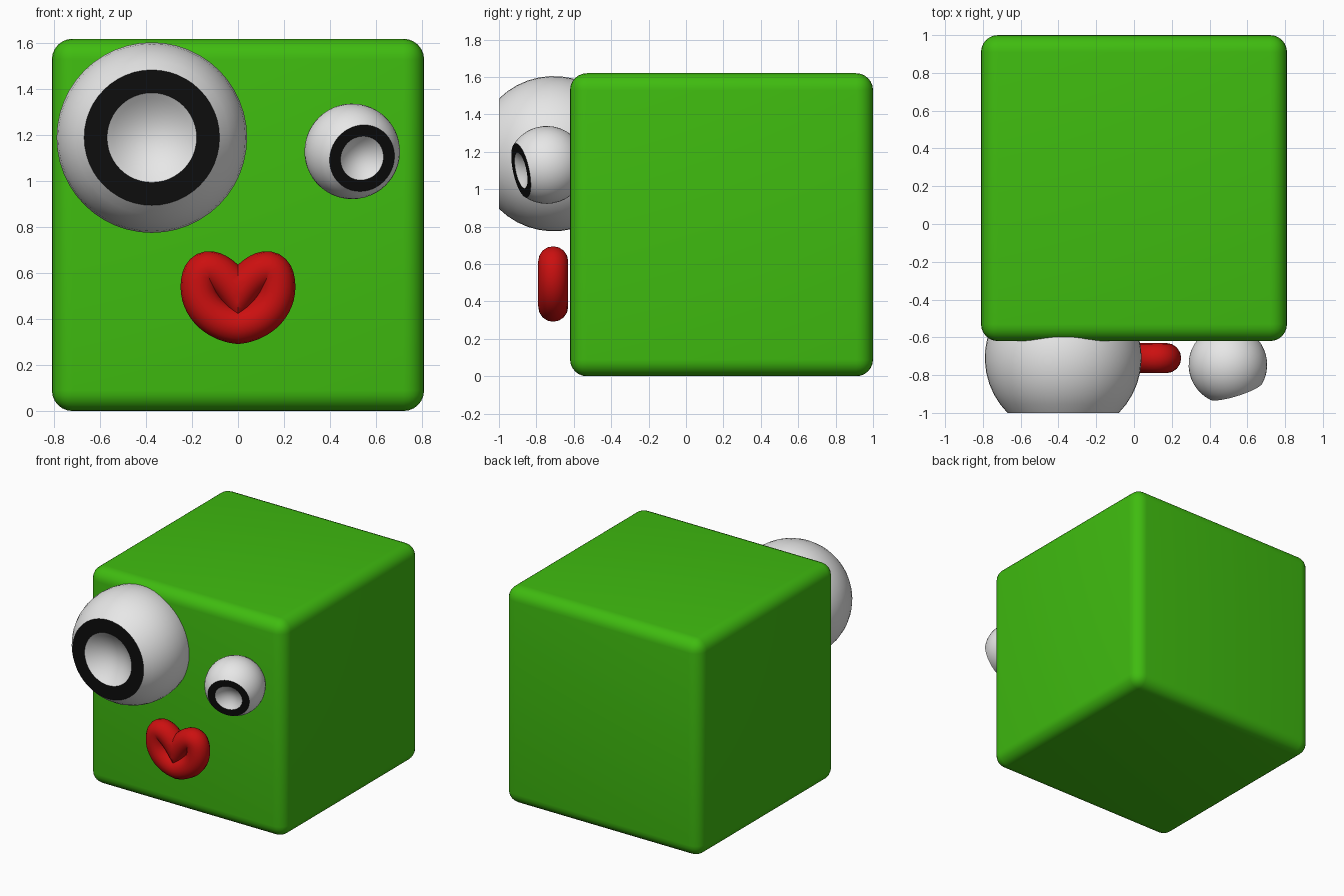
import bpy, bmesh, math
from mathutils import Vector

cube = bpy.data.objects.get("Cube")
if cube:
    bpy.data.objects.remove(cube, do_unlink=True)


def make_material(name, color):
    mat = bpy.data.materials.new(name)
    mat.use_nodes = True
    mat.diffuse_color = (*color, 1)
    mat.node_tree.nodes["Principled BSDF"].inputs["Base Color"].default_value = (*color, 1)
    return mat


green = make_material("green", (0.05, 0.5, 0.005))
white = make_material("white", (0.8, 0.8, 0.8))
black = make_material("black", (0.004, 0.004, 0.004))
red = make_material("red", (0.6, 0.005, 0.005))


def activate(obj):
    bpy.ops.object.select_all(action='DESELECT')
    obj.select_set(True)
    bpy.context.view_layer.objects.active = obj


def smooth(obj):
    activate(obj)
    bpy.ops.object.shade_smooth_by_angle(angle=math.radians(35))


# Rounded block body
bpy.ops.mesh.primitive_cube_add(size=1.62, location=(0, 0.19, 0.81))
body = bpy.context.object
body.name = "body"
body.data.materials.append(green)
bevel = body.modifiers.new("round_edges", 'BEVEL')
bevel.width = 0.09
bevel.segments = 6
bpy.ops.object.modifier_apply(modifier=bevel.name)
smooth(body)


# Eyeball turned from a profile: sphere, flat black ring, hollow pupil
def make_eye(name, center, radius, direction):
    outer, inner, depth = 0.71, 0.47, 0.2
    rim = math.asin(outer)
    front = math.cos(rim)
    profile = []
    for i in range(17):
        a = math.pi + (rim - math.pi) * i / 16
        profile.append((math.sin(a), math.cos(a)))
    for i in range(9):
        r = inner * (1 - i / 8)
        profile.append((r, front - depth * (1 - (r / inner) ** 2)))

    bm = bmesh.new()
    verts = [bm.verts.new((r, 0, h)) for r, h in profile]
    edges = [bm.edges.new(pair) for pair in zip(verts, verts[1:])]
    bmesh.ops.spin(bm, geom=verts + edges, cent=(0, 0, 0), axis=(0, 0, 1),
                   angle=math.tau, steps=48)
    bmesh.ops.remove_doubles(bm, verts=bm.verts, dist=0.0005)
    bmesh.ops.recalc_face_normals(bm, faces=bm.faces)
    for face in bm.faces:
        flat = all(abs(v.co.z - front) < 0.001 for v in face.verts)
        face.material_index = 1 if flat else 0
    mesh = bpy.data.meshes.new(name)
    bm.to_mesh(mesh)
    bm.free()
    mesh.materials.append(white)
    mesh.materials.append(black)
    eye = bpy.data.objects.new(name, mesh)
    bpy.context.collection.objects.link(eye)
    eye.location = center
    eye.scale = (radius,) * 3
    eye.rotation_euler = Vector(direction).to_track_quat('Z', 'Y').to_euler()
    smooth(eye)


make_eye("right_eye", (-0.375, -0.708, 1.19), 0.415, (0, -1, 0))
make_eye("left_eye", (0.497, -0.745, 1.13), 0.208, (0.29, -0.93, -0.2))

# Heart-shaped lips: half a tube, cut at the middle and mirrored
curve = bpy.data.curves.new("lips", 'CURVE')
curve.dimensions = '3D'
curve.bevel_depth = 0.08
curve.bevel_resolution = 6
curve.resolution_u = 14
# Each point: left handle, point, right handle as (x, z)
path = [((-0.06, 0.37), (-0.03, 0.37), (0.09, 0.37)),
        ((0.17, 0.45), (0.17, 0.54), (0.17, 0.65)),
        ((0.09, 0.64), (0, 0.515), (-0.03, 0.473)),
        ((-0.06, 0.431), (-0.09, 0.389), (-0.12, 0.347))]
spline = curve.splines.new('BEZIER')
spline.bezier_points.add(len(path) - 1)
for point, (left, mid, right) in zip(spline.bezier_points, path):
    point.handle_left_type = point.handle_right_type = 'FREE'
    point.handle_left = (left[0], 0, left[1])
    point.co = (mid[0], 0, mid[1])
    point.handle_right = (right[0], 0, right[1])
lips = bpy.data.objects.new("lips", curve)
bpy.context.collection.objects.link(lips)
lips.location.y = -0.71
activate(lips)
bpy.ops.object.convert(target='MESH')
lips = bpy.context.object
lips.data.materials.clear()
lips.data.materials.append(red)
mirror = lips.modifiers.new("mirror", 'MIRROR')
mirror.use_bisect_axis[0] = True
bpy.ops.object.modifier_apply(modifier=mirror.name)
smooth(lips)
